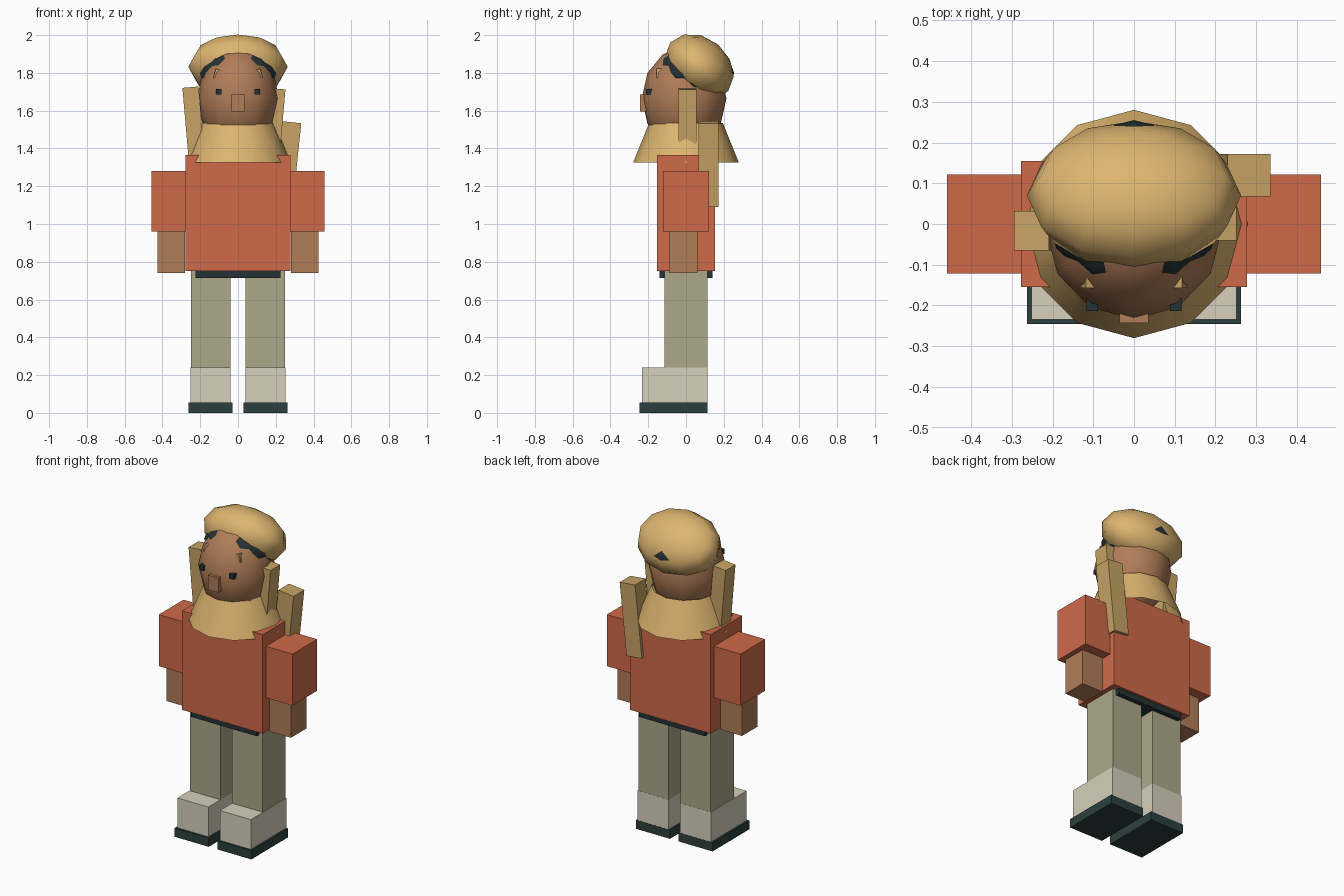
import bpy
from math import radians

if "Cube" in bpy.data.objects:
    bpy.data.objects.remove(bpy.data.objects["Cube"])


def mat(name, hexcode):
    m = bpy.data.materials.new(name)
    rgb = [int(hexcode[i:i + 2], 16) / 255 for i in (0, 2, 4)]
    m.diffuse_color = [((c + 0.055) / 1.055) ** 2.4 for c in rgb] + [1]
    m.use_nodes = True
    m.node_tree.nodes["Principled BSDF"].inputs["Base Color"].default_value = m.diffuse_color
    return m


CLOTH = mat("tan_cloth", "DDB570")
SKIN = mat("skin", "B07D58")
SHIRT = mat("coral_shirt", "CF6A4A")
TROUSER = mat("khaki", "AEA78A")
SHOE = mat("cream", "D6D0BC")
DARK = mat("dark", "263235")
SOLE = mat("sole_green", "2B403D")
LOCK = mat("tan_strand", "C8A466")


def finish(name, material, rot=(0, 0, 0)):
    ob = bpy.context.object
    ob.name = name
    ob.data.materials.append(material)
    ob.rotation_euler = [radians(a) for a in rot]
    return ob


def box(name, material, x, y, z, rot=(0, 0, 0)):
    """Box from (min, max) ranges, turned about its own centre."""
    r = (x, y, z)
    bpy.ops.mesh.primitive_cube_add(size=1, location=[(a + b) / 2 for a, b in r])
    bpy.context.object.scale = [b - a for a, b in r]
    return finish(name, material, rot)


def ball(name, material, centre, radii, rot=(0, 0, 0)):
    """Low-sided ellipsoid with smooth shading."""
    bpy.ops.mesh.primitive_uv_sphere_add(segments=12, ring_count=6, radius=1, location=centre)
    bpy.context.object.scale = radii
    bpy.ops.object.shade_smooth()
    return finish(name, material, rot)


def pair(name, material, x, y, z, tilt=0):
    """Matching boxes on both sides of the body."""
    box("left_" + name, material, x, y, z, (0, tilt, 0))
    box("right_" + name, material, (-x[1], -x[0]), y, z, (0, -tilt, 0))


# Legs and shoes
pair("sole", SOLE, (0.03, 0.263), (-0.245, 0.115), (0, 0.055))
pair("shoe", SHOE, (0.04, 0.252), (-0.234, 0.114), (0.055, 0.24))
pair("leg", TROUSER, (0.04, 0.248), (-0.115, 0.113), (0.24, 0.75))

# Body and arms
box("belt", DARK, (-0.226, 0.226), (-0.14, 0.14), (0.715, 0.77))
box("torso", SHIRT, (-0.277, 0.277), (-0.154, 0.154), (0.75, 1.365))
pair("sleeve", SHIRT, (0.277, 0.459), (-0.121, 0.121), (0.96, 1.28))
pair("forearm", SKIN, (0.28, 0.427), (-0.09, 0.06), (0.74, 0.96))

# Flared scarf, open below
bpy.ops.mesh.primitive_cone_add(vertices=12, radius1=0.28, radius2=0.195, depth=0.21,
                                end_fill_type='NOTHING', location=(0, 0, 1.43))
bpy.ops.object.shade_smooth()
finish("scarf", CLOTH)

# Head, dark hair under the cap, and the cap tipped backwards
ball("head", SKIN, (0, -0.01, 1.665), (0.217, 0.224, 0.27))
ball("dark_hair", DARK, (0, 0.045, 1.80), (0.22, 0.21, 0.15))
ball("cap", CLOTH, (0, 0.07, 1.832), (0.263, 0.2, 0.155), (-40, 0, 0))

# Face
pair("eye", DARK, (0.088, 0.117), (-0.213, -0.18), (1.685, 1.715))
box("nose", SKIN, (-0.035, 0.035), (-0.243, -0.19), (1.595, 1.685))
pair("brow_strand", LOCK, (0.065, 0.125), (-0.157, -0.09), (1.765, 1.815), -15)

# Hanging cloth strands
box("right_strand", LOCK, (-0.278, -0.192), (-0.065, 0.032), (1.345, 1.725), (0, -5, 0))
box("left_strand", LOCK, (0.14, 0.235), (-0.04, 0.055), (1.34, 1.717), (0, 5, 0))
box("back_strand", LOCK, (0.206, 0.312), (0.067, 0.172), (1.093, 1.54), (0, 6, 0))
